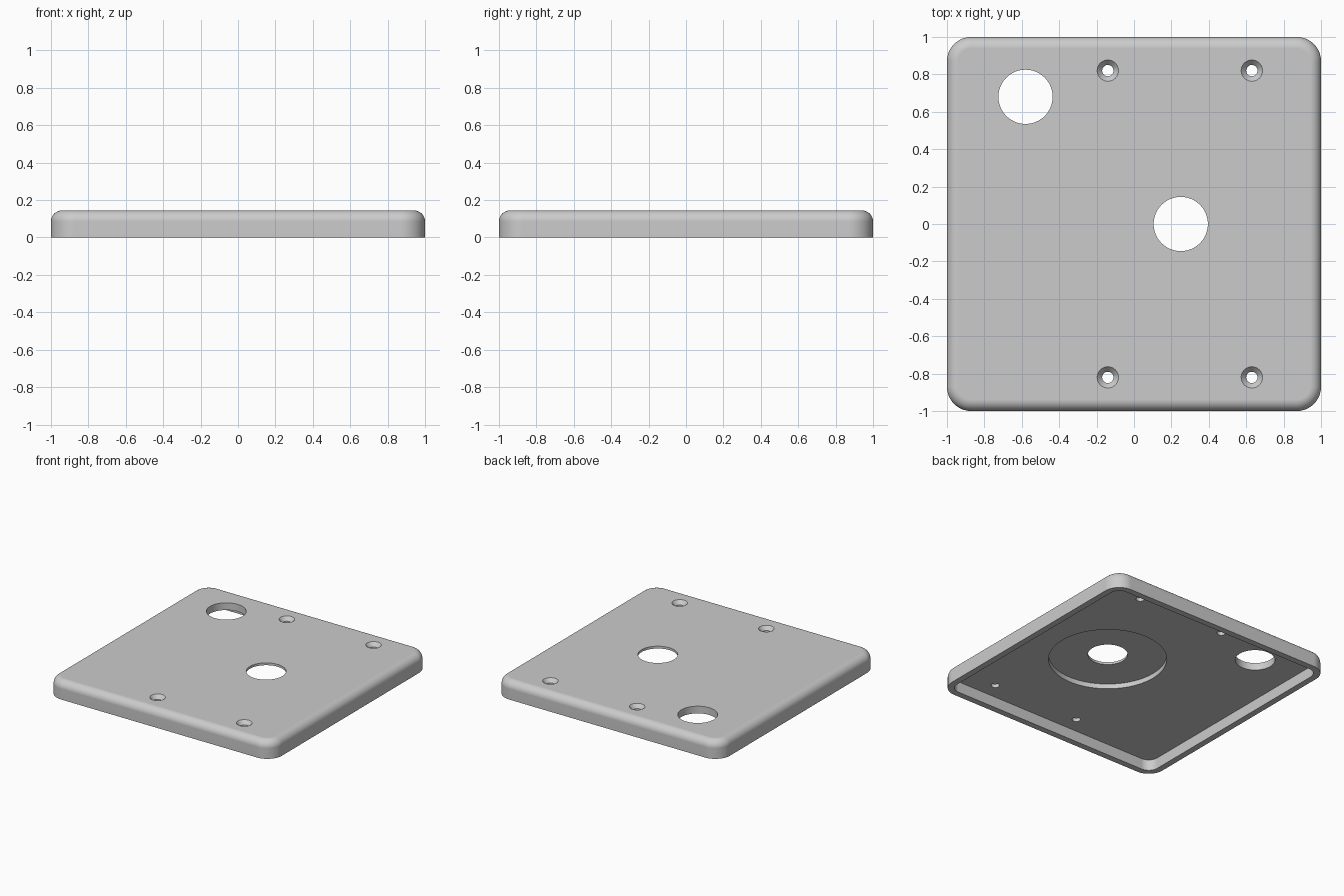
import bpy, bmesh
from math import radians
from mathutils import Matrix

cube = bpy.data.objects.get("Cube")
if cube:
    bpy.data.objects.remove(cube, do_unlink=True)

HEIGHT, CEILING, RECESS = 0.145, 0.087, 0.126
RIM = 0.05

grey = bpy.data.materials.new("plain grey")
grey.use_nodes = True
colour = (0.6, 0.6, 0.6, 1)
grey.diffuse_color = colour
grey.node_tree.nodes["Principled BSDF"].inputs["Base Color"].default_value = colour


def finish(name, bm):
    mesh = bpy.data.meshes.new(name)
    bm.to_mesh(mesh)
    bm.free()
    mesh.materials.append(grey)
    obj = bpy.data.objects.new(name, mesh)
    bpy.context.collection.objects.link(obj)
    return obj


def rounded_slab(name, half, bottom, top, corner, fillet=0):
    """Square slab with rounded corners and an optional rounded top edge."""
    bm = bmesh.new()
    bmesh.ops.create_cube(bm, size=1)
    for v in bm.verts:
        v.co = (v.co.x * 2 * half, v.co.y * 2 * half, top if v.co.z > 0 else bottom)
    upright = [e for e in bm.edges if abs(e.verts[0].co.z - e.verts[1].co.z) > 0.01]
    bmesh.ops.bevel(bm, geom=upright, offset=corner, segments=16, profile=0.5, affect='EDGES')
    if fillet:
        rim = [e for e in bm.edges if all(v.co.z > top - 0.001 for v in e.verts)]
        bmesh.ops.bevel(bm, geom=rim, offset=fillet, segments=10, profile=0.5, affect='EDGES')
    return finish(name, bm)


def round_cutter(name, x, y, bottom, top, r_bottom, r_top):
    bm = bmesh.new()
    place = Matrix.Translation((x, y, (bottom + top) / 2))
    bmesh.ops.create_cone(bm, cap_ends=True, segments=64, radius1=r_bottom,
                          radius2=r_top, depth=top - bottom, matrix=place)
    return finish(name, bm)


# Cover plate with rounded corners and a softened top edge
plate = rounded_slab("cover_plate", 1, 0, HEIGHT, 0.13, 0.06)

# Hollow underside, round recess and the two large openings
cutters = [
    rounded_slab("underside_hollow", 1 - RIM, -0.1, CEILING, 0.08),
    round_cutter("round_recess", 0.25, 0, 0.03, RECESS, 0.43, 0.43),
    round_cutter("centre_opening", 0.25, 0, -0.1, 0.3, 0.145, 0.145),
    round_cutter("corner_opening", -0.58, 0.68, -0.1, 0.3, 0.145, 0.145),
]

# Four countersunk screw holes
SINK, EXTRA = 0.03, 0.01
for x in (-0.14, 0.63):
    for y in (-0.82, 0.82):
        cutters.append(round_cutter("screw_hole", x, y, -0.1, 0.3, 0.03, 0.03))
        cutters.append(round_cutter("countersink", x, y, HEIGHT - SINK, HEIGHT + EXTRA,
                                    0.03, 0.066))

for cutter in cutters:
    cutter.hide_render = True
    cut = plate.modifiers.new(cutter.name, 'BOOLEAN')
    cut.operation, cut.solver, cut.object = 'DIFFERENCE', 'EXACT', cutter

# Bake the cuts, then drop the cutters
bpy.context.view_layer.update()
graph = bpy.context.evaluated_depsgraph_get()
baked = bpy.data.meshes.new_from_object(plate.evaluated_get(graph))
plate.modifiers.clear()
plate.data = baked
for cutter in cutters:
    bpy.data.objects.remove(cutter, do_unlink=True)

# Smooth the curved surfaces and keep the flat ones flat
bpy.ops.object.select_all(action='DESELECT')
plate.select_set(True)
bpy.context.view_layer.objects.active = plate
bpy.ops.object.shade_smooth_by_angle(angle=radians(30))
weighted = plate.modifiers.new("even_shading", 'WEIGHTED_NORMAL')
weighted.keep_sharp = True
